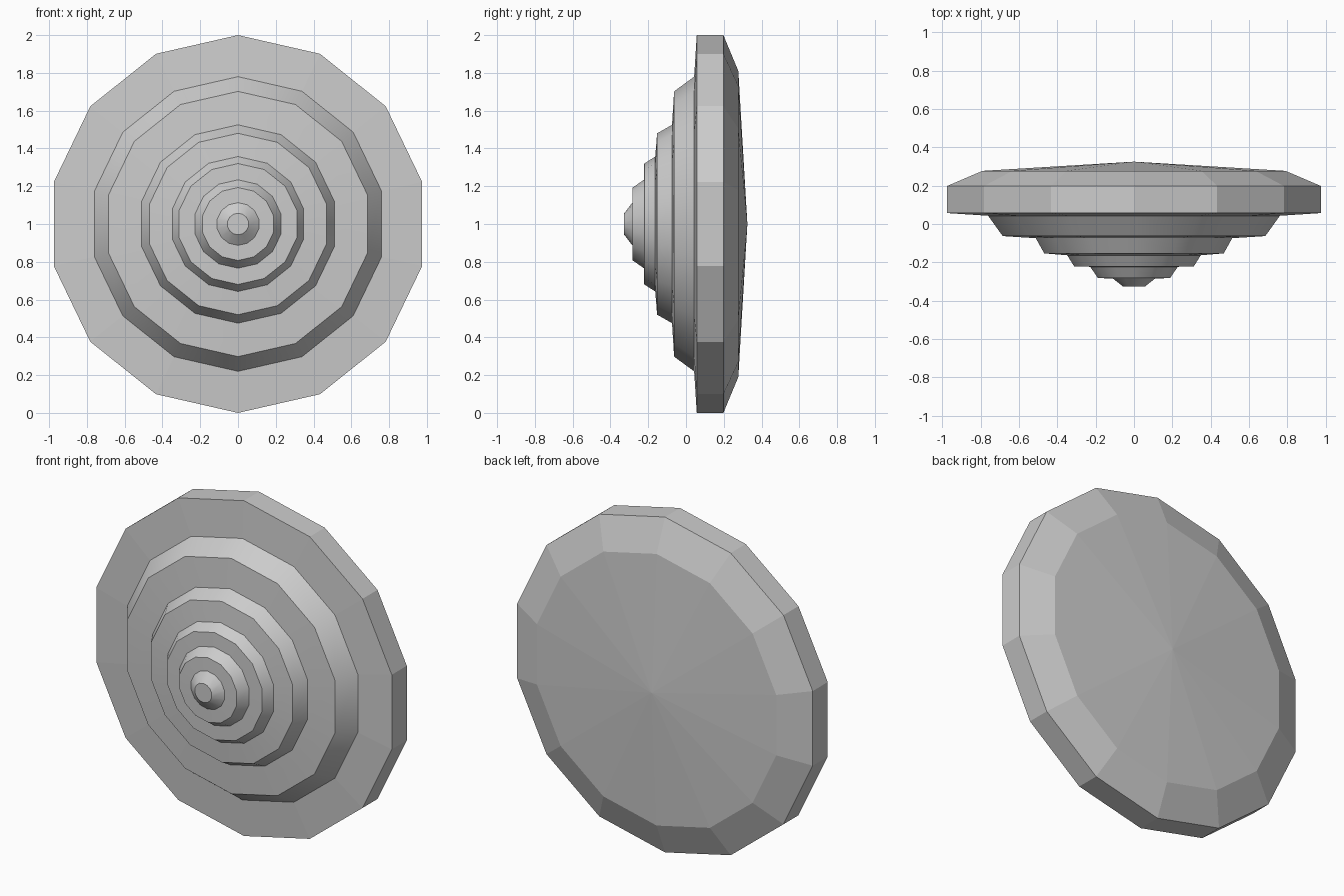
import bpy, bmesh, math

if "Cube" in bpy.data.objects:
    bpy.data.objects.remove(bpy.data.objects["Cube"])

SIDES = 14
CENTRE_Z = 1.0


def lathe(name, profile, smooth=False):
    """Spin (radius, y) points around the y axis; radius 0 makes a tip."""
    bm = bmesh.new()
    rings = []
    for r, y in profile:
        if r == 0:
            rings.append([bm.verts.new((0, y, CENTRE_Z))] * SIDES)
            continue
        ring = []
        for i in range(SIDES):
            a = 2 * math.pi * i / SIDES
            ring.append(bm.verts.new((r * math.sin(a), y, CENTRE_Z + r * math.cos(a))))
        rings.append(ring)
    for lo, hi in zip(rings, rings[1:]):
        for i in range(SIDES):
            j = (i + 1) % SIDES
            bm.faces.new(list(dict.fromkeys((lo[i], lo[j], hi[j], hi[i]))))
    bmesh.ops.recalc_face_normals(bm, faces=bm.faces)
    # Open-ended profiles: make sure the outside faces away from the centre
    mesh = bpy.data.meshes.new(name)
    bm.to_mesh(mesh)
    bm.free()
    obj = bpy.data.objects.new(name, mesh)
    bpy.context.collection.objects.link(obj)
    if smooth:
        bpy.ops.object.select_all(action='DESELECT')
        obj.select_set(True)
        bpy.context.view_layer.objects.active = obj
        bpy.ops.object.shade_smooth_by_angle(angle=math.radians(28))
    return obj


# Faceted disc with bevelled, slightly domed back; its front is closed by the boss
disc = [(0, 0.325), (0.81, 0.277), (1.0, 0.198), (1.0, 0.057), (0.78, 0.043), (0, 0.043)]
lathe("shield_disc", disc)

# Stepped boss rising toward the front, each step a tapered ring
boss = [(0, 0.043), (0.78, 0.043), (0.702, -0.063), (0.525, -0.074), (0.48, -0.153),
        (0.357, -0.163), (0.32, -0.221), (0.234, -0.223), (0.193, -0.282),
        (0.113, -0.284), (0.057, -0.327), (0, -0.327)]
lathe("stepped_boss", boss, smooth=True)
